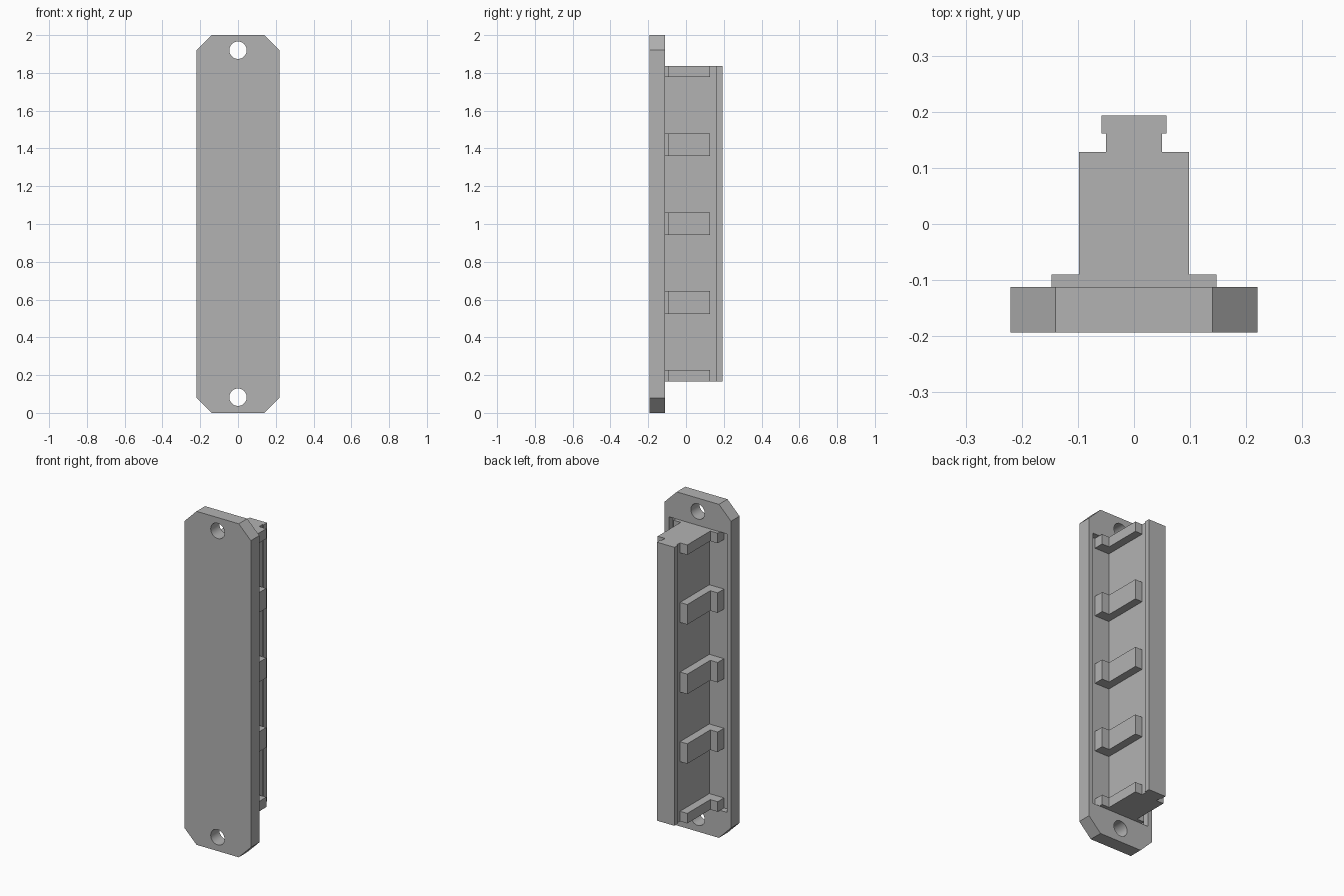
import bpy, bmesh
from math import radians
from mathutils import Matrix, Vector

cube = bpy.data.objects.get("Cube")
if cube:
    bpy.data.objects.remove(cube, do_unlink=True)

grey = bpy.data.materials.new("plain grey")
grey.use_nodes = True
grey.diffuse_color = (0.45, 0.45, 0.45, 1)
grey.node_tree.nodes["Principled BSDF"].inputs["Base Color"].default_value = grey.diffuse_color

BOTTOM, TOP = 0.167, 1.837       # ends of the rail
FRONT, BACK, FLOOR = -0.193, -0.112, -0.15


def finish(name, bm):
    bmesh.ops.recalc_face_normals(bm, faces=bm.faces)
    mesh = bpy.data.meshes.new(name)
    bm.to_mesh(mesh)
    bm.free()
    mesh.materials.append(grey)
    obj = bpy.data.objects.new(name, mesh)
    bpy.context.collection.objects.link(obj)
    return obj


def extrude(name, points, direction):
    """Solid from a flat outline pushed along a direction."""
    bm = bmesh.new()
    face = bm.faces.new([bm.verts.new(p) for p in points])
    moved = bmesh.ops.extrude_face_region(bm, geom=[face])["geom"]
    verts = [v for v in moved if isinstance(v, bmesh.types.BMVert)]
    bmesh.ops.translate(bm, verts=verts, vec=Vector(direction))
    return finish(name, bm)


def mirrored(half):
    return half + [(-x, y) for x, y in reversed(half)]


def upright(name, half, low, high):
    """Symmetric plan outline raised between two heights."""
    return extrude(name, [(x, y, low) for x, y in mirrored(half)], (0, 0, high - low))


def cut(target, cutter):
    cutter.hide_render = True
    mod = target.modifiers.new("cut", "BOOLEAN")
    mod.operation = "DIFFERENCE"
    mod.solver = "EXACT"
    mod.object = cutter
    bpy.context.view_layer.objects.active = target
    bpy.ops.object.modifier_apply(modifier=mod.name)
    bpy.data.objects.remove(cutter, do_unlink=True)


# Mounting plate with clipped corners
half = [(0.14, 0), (0.22, 0.08), (0.22, 1.92), (0.14, 2)]
outline = half + [(-x, z) for x, z in reversed(half)]
plate = extrude("mounting_plate", [(x, FRONT, z) for x, z in outline], (0, BACK - FRONT, 0))

# Shallow pocket in the back of the plate
cut(plate, upright("pocket_cutter", [(0.192, FLOOR), (0.192, 0)], BOTTOM, TOP))

# Screw holes
for z in (0.083, 1.92):
    bm = bmesh.new()
    bmesh.ops.create_cone(
        bm, cap_ends=True, segments=48, radius1=0.046, radius2=0.046, depth=0.4,
        matrix=Matrix.Translation((0, FRONT, z)) @ Matrix.Rotation(radians(90), 4, "X"))
    cut(plate, finish("hole_cutter", bm))

# Rail with a wider lip along its back edge
upright("rail", [(0.05, FLOOR), (0.05, 0.161), (0.058, 0.161), (0.058, 0.193)], BOTTOM, TOP)

# Cross ribs with stepped feet, cut short at both ends of the rail
for i in range(5):
    middle = BOTTOM + (TOP - BOTTOM) * i / 4
    low, high = max(BOTTOM, middle - 0.06), min(TOP, middle + 0.06)
    upright(f"rib_{i + 1}", [(0.147, FLOOR), (0.147, -0.09), (0.098, -0.09), (0.098, 0.128)],
            low, high)

# Round the hole walls while keeping hard edges
bpy.ops.object.select_all(action="DESELECT")
plate.select_set(True)
bpy.context.view_layer.objects.active = plate
bpy.ops.object.shade_smooth_by_angle(angle=radians(30))
